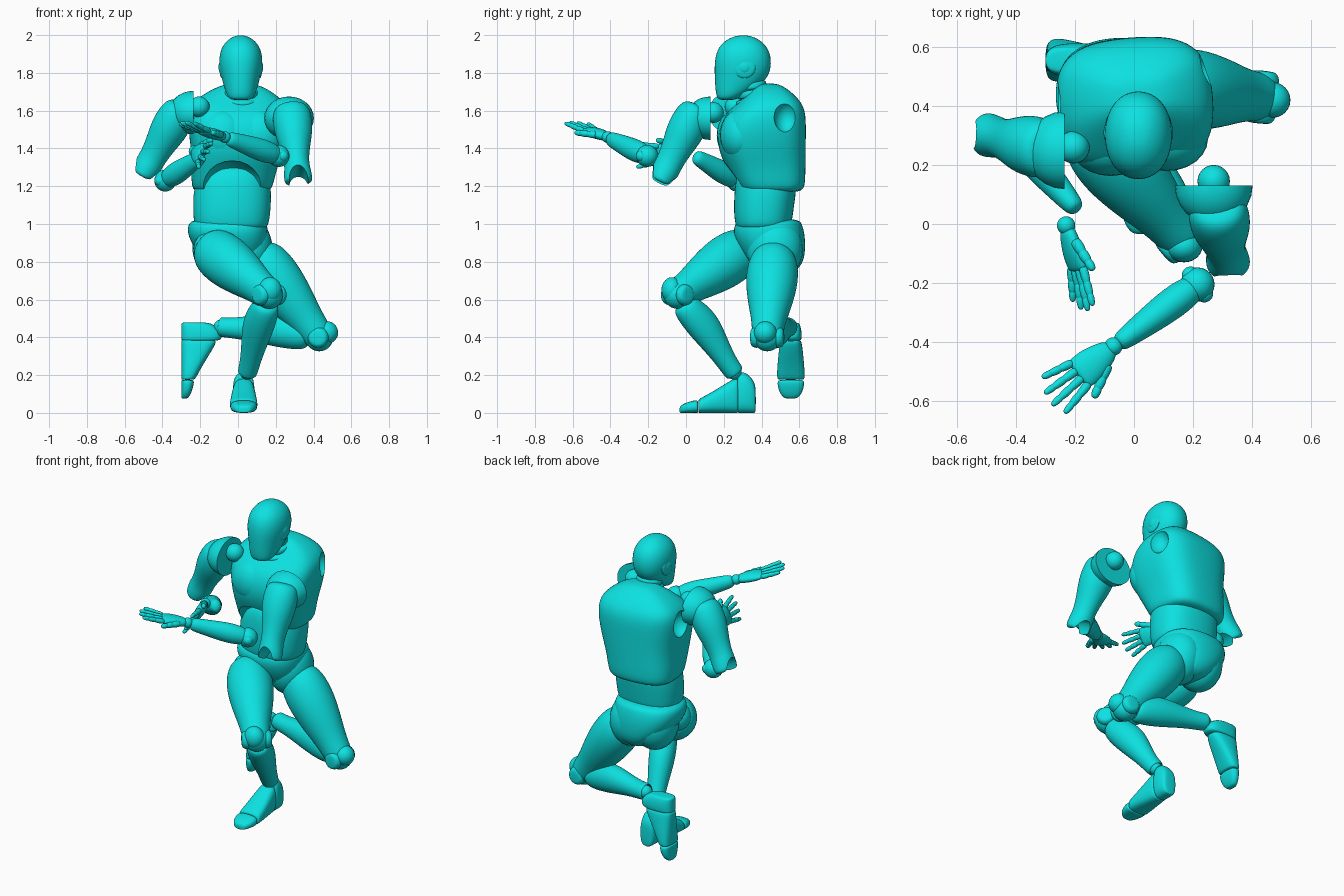
import bpy, bmesh, math
from mathutils import Matrix, Vector

cube = bpy.data.objects.get("Cube")
if cube:
    bpy.data.objects.remove(cube, do_unlink=True)

teal = bpy.data.materials.new("teal plastic")
teal.use_nodes = True
teal.diffuse_color = (0.004, 0.75, 0.75, 1)
teal.node_tree.nodes["Principled BSDF"].inputs["Base Color"].default_value = teal.diffuse_color
parts = []


def add_object(name, bm):
    bmesh.ops.recalc_face_normals(bm, faces=bm.faces)
    mesh = bpy.data.meshes.new(name)
    bm.to_mesh(mesh)
    bm.free()
    mesh.materials.append(teal)
    obj = bpy.data.objects.new(name, mesh)
    bpy.context.collection.objects.link(obj)
    return obj


def apply(obj, mod):
    bpy.context.view_layer.objects.active = obj
    bpy.ops.object.modifier_apply(modifier=mod.name)


def frame(a, b, hint):
    """Matrix at a with z towards b and x close to hint."""
    z = (Vector(b) - Vector(a)).normalized()
    y = z.cross(Vector(hint)).normalized()
    x = y.cross(z)
    m = Matrix((x, y, z)).transposed().to_4x4()
    m.translation = Vector(a)
    return m


def loft(name, m, rings, power=2.0, n=16):
    """Rings are (distance, x radius, y radius, x offset, y offset)."""
    bm = bmesh.new()
    loops = []
    for ring in rings:
        t, ru, rv, ou, ov = (tuple(ring) + (0, 0))[:5]
        loop = []
        for k in range(n):
            ang = math.tau * k / n
            c, s = math.cos(ang), math.sin(ang)
            u = math.copysign(abs(c) ** (2 / power), c) * ru * 1.02 + ou
            v = math.copysign(abs(s) ** (2 / power), s) * rv * 1.02 + ov
            loop.append(bm.verts.new(m @ Vector((u, v, t))))
        loops.append(loop)
    for p, q in zip(loops, loops[1:]):
        for k in range(n):
            j = (k + 1) % n
            bm.faces.new((p[k], p[j], q[j], q[k]))
    bm.faces.new(loops[0])
    bm.faces.new(loops[-1])
    obj = add_object(name, bm)
    mod = obj.modifiers.new("Smooth", "SUBSURF")
    mod.levels = 2
    apply(obj, mod)
    parts.append(obj)
    return obj


def limb(name, a, b, rings, hint=(1, 0, 0)):
    length = (Vector(b) - Vector(a)).length
    return loft(name, frame(a, b, hint), [(r[0] * length,) + tuple(r[1:]) for r in rings])


def ball(name, loc, size, rot=Matrix(), keep=True, flat=None):
    """Ellipsoid; flat is the normal of a plane that halves it."""
    size = (size,) * 3 if isinstance(size, float) else size
    bm = bmesh.new()
    bmesh.ops.create_uvsphere(bm, u_segments=24, v_segments=14, radius=1,
                              matrix=Matrix.Translation(loc) @ rot @ Matrix.Diagonal((*size, 1)))
    if flat:
        bmesh.ops.bisect_plane(bm, geom=bm.verts[:] + bm.edges[:] + bm.faces[:], dist=1e-5,
                               plane_co=loc, plane_no=flat, clear_outer=True)
        bmesh.ops.holes_fill(bm, edges=[e for e in bm.edges if e.is_boundary])
    obj = add_object(name, bm)
    if keep:
        parts.append(obj)
    return obj


def carve(obj, loc, size, rot=Matrix()):
    """Scoop a round socket out of a part."""
    cutter = ball("cutter", loc, size, rot, keep=False)
    cutter.hide_render = True
    mod = obj.modifiers.new("Socket", "BOOLEAN")
    mod.object, mod.operation, mod.solver = cutter, "DIFFERENCE", "EXACT"
    apply(obj, mod)
    bpy.data.objects.remove(cutter, do_unlink=True)


# Head, ears and stacked neck
loft("head", Matrix(), [
    (1.655, .045, .035, .015, .215), (1.67, .07, .065, .015, .227), (1.72, .088, .112, .015, .267),
    (1.78, .103, .143, .015, .295), (1.85, .117, .152, .015, .302), (1.92, .11, .14, .015, .302),
    (1.97, .078, .1, .015, .302), (2.0, .028, .035, .015, .302)], power=2.15)
for side, sx in (("left", 1), ("right", -1)):
    ball(side + "_ear_disc", (.015 + sx * .1, .31, 1.83), (.014, .058, .058))
    ball(side + "_ear_cap", (.015 + sx * .106, .31, 1.83), (.012, .032, .032))
neck = frame((.015, .375, 1.585), (.015, .345, 1.77), (1, 0, 0))
for i, r in enumerate((.12, .108, .092, .08)):
    h = i * .042
    loft(f"neck_ring_{i + 1}", neck, [(h, r * .9, r * .85), (h + .01, r, r * .95),
                                      (h + .035, r, r * .95), (h + .045, r * .88, r * .8)])
loft("neck_core", neck, [(0, .07, .07), (.19, .065, .065)])

# Chest, turned a little towards its left, with shoulder sockets and rib arch
turn = Matrix.Translation((0, .41, 0)) @ Matrix.Rotation(math.radians(5), 4, "Z")
chest = loft("chest", turn, [
    (1.165, .185, .15, -.03, .04), (1.19, .212, .18, -.028, .04), (1.29, .222, .203, -.02, .017),
    (1.38, .238, .226, -.005, -.006), (1.48, .26, .23, .002, -.01), (1.57, .266, .215, .003, .005),
    (1.63, .252, .175, .003, .03), (1.68, .2, .13, .01, .035), (1.725, .125, .08, .015, .03),
    (1.745, .06, .04, .015, .025)], power=2.9, n=20)
carve(chest, (.275, .53, 1.565), (.08, .065, .085))
carve(chest, (-.275, .42, 1.54), (.085, .075, .085))
carve(chest, (-.03, .19, 1.12), (.2, .2, .215))
for side, sx in (("left", 1), ("right", -1)):
    ball(side + "_pectoral", turn @ Vector((sx * .095 + .005, -.13, 1.47)), (.14, .11, .14))

# Abdomen and pelvis
loft("abdomen", Matrix(), [
    (.97, .165, .12, -.035, .4), (.985, .197, .148, -.035, .41), (1.07, .205, .158, -.033, .41),
    (1.17, .207, .163, -.03, .42), (1.25, .19, .16, -.025, .425), (1.32, .12, .11, -.02, .41)], power=2.4)
loft("pelvis", Matrix(), [
    (.73, .06, .075, -.01, .49), (.79, .125, .14, -.02, .48), (.86, .185, .172, -.04, .46),
    (.94, .212, .19, -.055, .44), (1.0, .212, .18, -.055, .435), (1.03, .18, .15, -.05, .445)], power=2.4)
ball("right_buttock", (-.11, .465, .875), (.132, .145, .16))
ball("left_buttock", (.05, .47, .87), (.132, .15, .17))

# Arms
ARM = [(0, .06, .055), (.06, .095, .085), (.2, .105, .1), (.4, .1, .1), (.6, .078, .082),
       (.8, .064, .071), (.93, .072, .074), (1.04, .076, .066), (1.09, .068, .055)]
FOREARM = [(0, .035, .035), (.08, .052, .05), (.3, .062, .056), (.55, .054, .049),
           (.85, .043, .038), (1, .036, .03)]


def arm(side, shoulder, top, fork, elbow, wrist, prong_axis, cap, inward):
    upper = limb(side + "_upper_arm", top, fork, ARM, prong_axis)
    tip = frame(top, fork, prong_axis).to_3x3().to_4x4()
    carve(upper, Vector(fork) + tip.col[2].xyz * .035, (.05, .2, .075), tip)
    ball(side + "_shoulder_cap", cap, (.132, .132, .115), flat=inward)
    ball(side + "_shoulder_ball", shoulder, .055)
    ball(side + "_elbow_ball", elbow, .058)
    limb(side + "_forearm", elbow, wrist, FOREARM, (0, 0, 1))
    axis = (Vector(wrist) - Vector(elbow)).normalized().cross(Vector((0, 0, 1)))
    for k in (-1, 1):
        ball(side + "_elbow_pin", Vector(elbow) + axis * k * .04, .03)


def hand(side, wrist, direction, thumb_side):
    m = frame(wrist, Vector(wrist) + Vector(direction), thumb_side) @ Matrix.Scale(1.17, 4)
    ball(side + "_wrist_ball", wrist, .031)
    loft(side + "_palm", m, [(.005, .024, .018), (.03, .036, .023), (.08, .05, .025),
                             (.12, .05, .02), (.138, .046, .014)])
    digit = [(0, .01), (.08, .0145), (.36, .013), (.4, .0095), (.44, .0135), (.68, .012),
             (.71, .0085), (.75, .012), (.93, .01), (1, .005)]
    digit = [(t, r * 1.1, r * 1.1) for t, r in digit]
    for i, size in enumerate((.115, .13, .125, .1)):
        x = .038 - .0255 * i
        tip = Vector((x + (1.5 - i) * .015, .012, .125 + size))
        limb(f"{side}_finger_{i + 1}", m @ Vector((x, 0, .125)), m @ tip, digit, m.col[0].xyz)
    limb(side + "_thumb", m @ Vector((.03, 0, .045)), m @ Vector((.08, -.01, .14)),
         [(t, r * 1.25, r * 1.25) for t, r, _ in digit], m.col[1].xyz)


arm("left", (.27, .145, 1.59), (.28, .065, 1.63), (.318, -.125, 1.25), (.215, -.205, 1.36),
    (-.06, -.41, 1.455), (1, 0, 0), (.27, .13, 1.56), (0, 1, 0))
arm("right", (-.205, .26, 1.62), (-.29, .25, 1.635), (-.49, .3, 1.285), (-.385, .27, 1.23),
    (-.19, .045, 1.36), (0, 1, 0), (-.235, .25, 1.59), (1, 0, 0))
hand("left", (-.07, -.415, 1.46), (-.76, -.62, .22), (.62, -.78, 0))
hand("right", (-.23, -.005, 1.385), (.25, -.95, -.1), (.45, 0, .9))

# Legs
THIGH = [(-.08, .07, .07), (0, .115, .12), (.15, .137, .138), (.35, .138, .138), (.6, .115, .117),
         (.8, .09, .093), (.95, .084, .086), (1.06, .07, .072)]
SHIN = [(0, .05, .05), (.05, .072, .075), (.25, .08, .092, 0, -.014), (.45, .076, .088, 0, -.018),
        (.7, .06, .064, 0, -.008), (.9, .053, .053), (1, .053, .053), (1.03, .045, .045)]


def leg(side, hip, knee, ankle, pin_axis):
    knee, pin = Vector(knee), Vector(pin_axis).normalized()
    ball(side + "_hip_ball", hip, .09)
    thigh = limb(side + "_thigh", hip, knee, THIGH, pin)
    carve(thigh, knee, .078)
    ball(side + "_knee_ball", knee, .074)
    for k in (-1, 1):
        limb(side + "_knee_disc", knee + pin * k * .045, knee + pin * k * .09,
             [(0, .055, .055), (.3, .058, .058), (.8, .05, .05), (1, .035, .035)], (0, .3, 1))
    start = knee.lerp(Vector(ankle), .1)
    shin = limb(side + "_shin", start, ankle, SHIN, pin)
    carve(shin, ankle, .045)
    ball(side + "_ankle_ball", ankle, .039)


def foot(side, heel, forward, across, up):
    """Build along forward; each ring rests on the sole plane."""
    m = Matrix((Vector(across), Vector(up), Vector(forward))).transposed().to_4x4()
    m.translation = Vector(heel)
    sections = {
        "heel": [(0, .035, .13), (.01, .048, .17), (.05, .058, .215), (.09, .057, .215), (.1, .05, .19)],
        "instep": [(.09, .045, .17), (.1, .057, .19), (.16, .064, .155), (.24, .072, .105),
                   (.3, .073, .075), (.305, .066, .065)],
        "toe": [(.305, .062, .058), (.312, .072, .07), (.36, .066, .058), (.395, .045, .042), (.405, .025, .028)]}
    for part, rings in sections.items():
        loft(f"{side}_{part}", m, [(t, w, h / 2, 0, h / 2) for t, w, h in rings], power=2.8)


leg("right", (-.145, .31, .87), (.165, -.045, .625), (.05, .255, .215), (.72, .62, 0))
leg("left", (.11, .465, .83), (.43, .43, .4), (-.09, .54, .455), (.1, 1, 0))
ball("right_kneecap", (.17, -.075, .65), (.062, .055, .068))
ball("left_kneecap", (.47, .42, .425), (.06, .06, .06))
foot("right", (.03, .37, 0), (0, -1, 0), (1, 0, 0), (0, 0, 1))
foot("left", (-.3, .555, .48), (0, 0, -1), (0, 1, 0), (1, 0, 0))

# Smooth shading with crisp socket rims
bpy.ops.object.select_all(action="DESELECT")
for obj in parts:
    obj.select_set(True)
bpy.context.view_layer.objects.active = parts[0]
bpy.ops.object.shade_smooth_by_angle(angle=math.radians(40))
